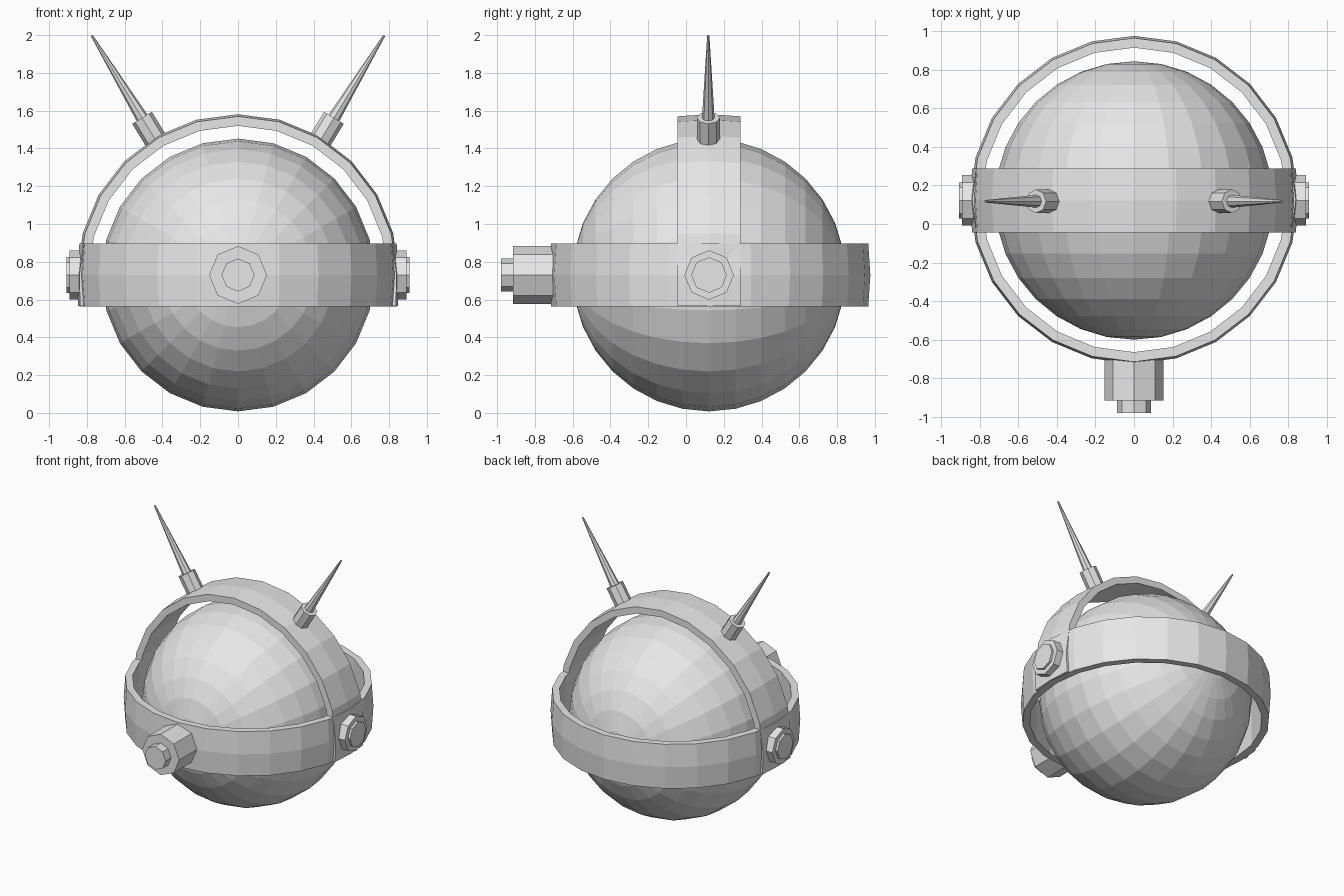
import bpy, bmesh, math
from mathutils import Vector, Matrix

if "Cube" in bpy.data.objects:
    bpy.data.objects.remove(bpy.data.objects["Cube"])

CY, CZ = 0.122, 0.73          # centre of the ball
grey = bpy.data.materials.new("light_grey")
grey.diffuse_color = (0.8, 0.8, 0.8, 1)
grey.use_nodes = True
grey.node_tree.nodes["Principled BSDF"].inputs["Base Color"].default_value = grey.diffuse_color


def finish(name, bm):
    bmesh.ops.recalc_face_normals(bm, faces=bm.faces)
    me = bpy.data.meshes.new(name)
    bm.to_mesh(me)
    bm.free()
    me.materials.append(grey)
    ob = bpy.data.objects.new(name, me)
    bpy.context.collection.objects.link(ob)
    return ob


def rod(name, start, direction, length, r1, r2, turn=0.0, sides=8):
    """Prism or cone running from start along direction."""
    bm = bmesh.new()
    d = Vector(direction).normalized()
    m = (Matrix.Translation(Vector(start) + d * length / 2)
         @ d.to_track_quat('Z', 'Y').to_matrix().to_4x4()
         @ Matrix.Rotation(turn, 4, 'Z'))
    bmesh.ops.create_cone(bm, cap_ends=True, segments=sides, radius1=r1,
                          radius2=r2, depth=length, matrix=m)
    return finish(name, bm)


def sweep(name, rows, closed):
    """Skin a list of closed cross-sections."""
    bm = bmesh.new()
    vs = [[bm.verts.new(p) for p in row] for row in rows]
    n = len(vs[0])
    for i in range(len(vs) if closed else len(vs) - 1):
        a, b = vs[i], vs[(i + 1) % len(vs)]
        for k in range(n):
            bm.faces.new((a[k], a[(k + 1) % n], b[(k + 1) % n], b[k]))
    if not closed:
        bm.faces.new(vs[0])
        bm.faces.new(vs[-1])
    return finish(name, bm)


# ball, poles facing front and back
bm = bmesh.new()
bmesh.ops.create_uvsphere(bm, u_segments=24, v_segments=16, radius=0.722,
                          matrix=Matrix.Translation((0, CY, CZ))
                          @ Matrix.Rotation(math.pi / 2, 4, 'X'))
finish("ball", bm)

# band cross-section (radius, offset), slightly crowned outside
section = [(0.79, -0.166), (0.84, -0.166), (0.851, 0), (0.84, 0.166), (0.79, 0.166)]
step = math.radians(15)

# horizontal band all the way round
sweep("waist_band",
      [[(r * math.cos(i * step), CY + 0.003 + r * math.sin(i * step), CZ + o)
        for r, o in section] for i in range(24)], True)

# arch over the top, legs running down behind the band
arch = [[(r * math.cos(i * step), CY + o, CZ + r * math.sin(i * step))
         for r, o in section] for i in range(13)]
right_leg = [(r - 0.004, CY + o, CZ - 0.164) for r, o in section]
left_leg = [(-x, y, z) for x, y, z in right_leg]
sweep("top_arch", [right_leg] + arch + [left_leg], False)

# front nozzle
rod("front_nozzle", (0, -0.70, CZ), (0, -1, 0), 0.215, 0.153, 0.153)
rod("front_nozzle_tip", (0, -0.90, CZ), (0, -1, 0), 0.08, 0.087, 0.087)

# side bolts and antennas
for side, s in (("right", 1), ("left", -1)):
    rod(side + "_bolt", (s * 0.82, CY, CZ), (s, 0, 0), 0.073, 0.131, 0.131)
    rod(side + "_bolt_cap", (s * 0.88, CY, CZ), (s, 0, 0), 0.029, 0.094, 0.094)
    ang = math.radians(31.4)
    d = Vector((s * math.sin(ang), 0, math.cos(ang)))
    c = Vector((0, CY - 0.004, CZ))
    rod(side + "_antenna_base", c + d * 0.82, d, 0.155, 0.061, 0.061)
    rod(side + "_antenna", c + d * 0.96, d, 0.525, 0.034, 0.006)
